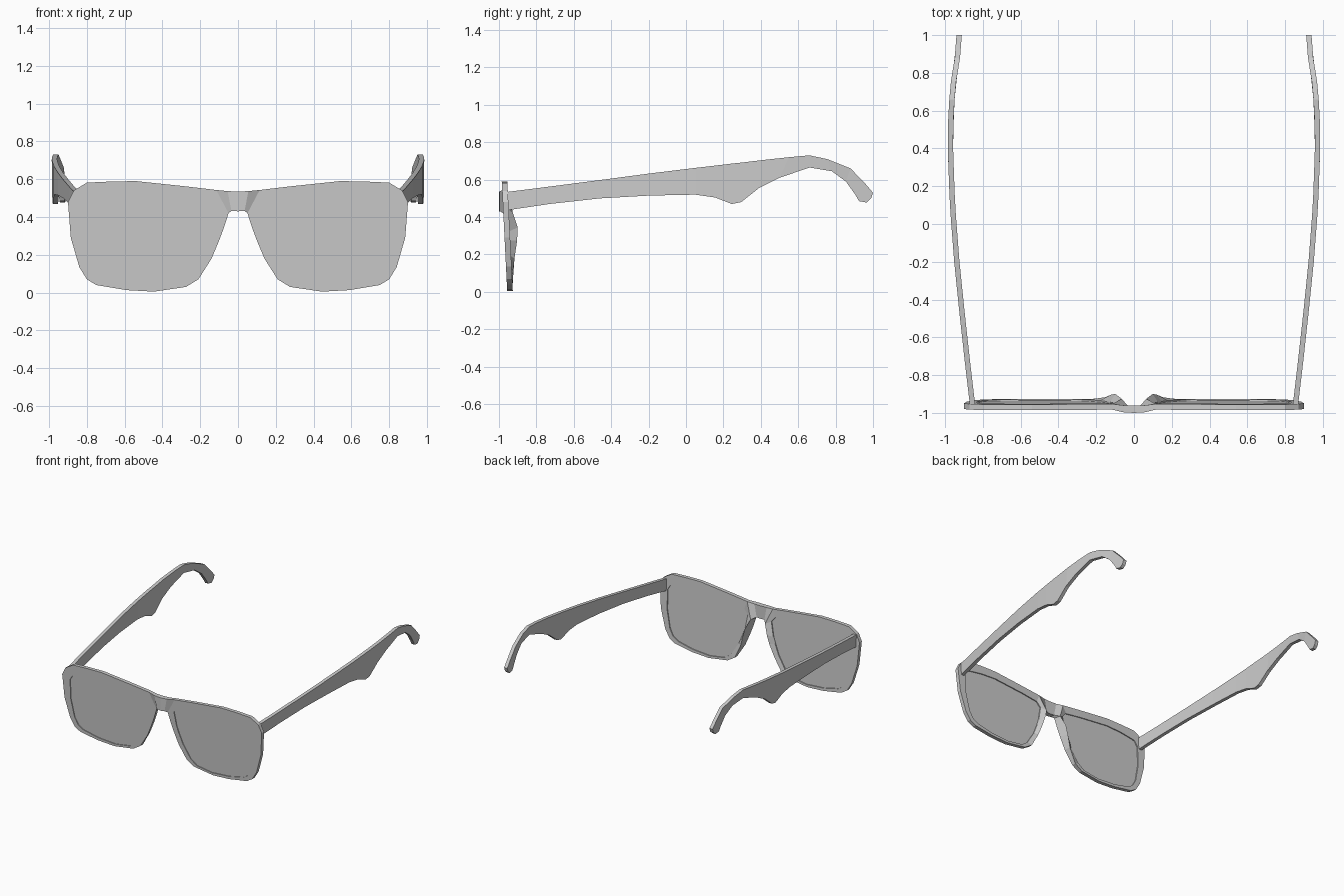
import bpy, bmesh
from collections import Counter

if "Cube" in bpy.data.objects:
    bpy.data.objects.remove(bpy.data.objects["Cube"])


def slab(name, front, back, faces):
    """Solid from matching front/back points, mirrored across x = 0."""
    bm = bmesh.new()
    f = [bm.verts.new(p) for p in front]
    b = [bm.verts.new(p) for p in back]
    edges = [(q[i], q[(i + 1) % len(q)]) for q in faces for i in range(len(q))]
    count = Counter(frozenset(e) for e in edges)
    for q in faces:
        bm.faces.new([f[i] for i in q])
        bm.faces.new([b[i] for i in reversed(q)])
    for i, j in edges:
        on_centre = abs(front[i][0]) < 1e-6 and abs(front[j][0]) < 1e-6
        if count[frozenset((i, j))] == 1 and not on_centre:
            bm.faces.new([f[j], f[i], b[i], b[j]])
    bmesh.ops.recalc_face_normals(bm, faces=bm.faces)
    me = bpy.data.meshes.new(name)
    bm.to_mesh(me)
    bm.free()
    ob = bpy.data.objects.new(name, me)
    bpy.context.collection.objects.link(ob)
    mod = ob.modifiers.new("mirror", "MIRROR")
    mod.use_axis = (True, False, False)
    return ob


def front_y(z):
    return -0.985 + (0.585 - z) * 0.05


# Rim outlines (x, z), matched point for point
outer = [(.115, .543), (.275, .562), (.54, .59), (.67, .588), (.80, .582), (.87, .54),
         (.90, .48), (.885, .29), (.84, .135), (.80, .07), (.75, .04), (.59, .013),
         (.445, .005), (.275, .03), (.21, .07), (.14, .18), (.10, .275), (.074, .345), (.05, .42)]
inner = [(.14, .48), (.275, .50), (.54, .527), (.67, .52), (.775, .503), (.805, .495),
         (.83, .453), (.83, .295), (.80, .15), (.77, .095), (.725, .065), (.59, .035),
         (.435, .024), (.30, .045), (.245, .087), (.18, .19), (.145, .275), (.127, .325), (.106, .44)]
n = len(outer)

# Front frame: rim ring, bridge, and nose pads bulging backwards
bridge = [(.055, .537), (.035, .433), (0, .535), (0, .43)]
pts = outer + inner + bridge
front = [(x, front_y(z), z) for x, z in pts]
back = [(x, front_y(z) + .03, z) for x, z in pts]
for i in range(2 * n, 2 * n + 4):
    x, z = pts[i]
    front[i] = (x, -1.0 if x == 0 else -.997, z)
    back[i] = (x, -.96, z)
for i, (dx, y) in {14: (0, -.925), 15: (.012, -.917), 16: (.02, -.903),
                   17: (.025, -.90), 18: (.015, -.925)}.items():
    back[i] = (pts[i][0] + dx, y, pts[i][1])
faces = [(i, (i + 1) % n, n + (i + 1) % n, n + i) for i in range(n - 1)]
faces += [(n - 1, 0, n, 2 * n - 1),
          (2 * n, 0, n - 1, 2 * n + 1),
          (2 * n + 2, 2 * n, 2 * n + 1, 2 * n + 3)]
slab("front_frame", front, back, faces)

# Lenses, slightly recessed
slab("lenses", [(x, front_y(z) + .006, z) for x, z in inner],
     [(x, front_y(z) + .022, z) for x, z in inner], [tuple(range(n))])

# Temple arms: stations of (top y, top z, bottom y, bottom z)
arm = [(-.96, .534, -.96, .436), (-.73, .563, -.73, .47), (-.46, .598, -.46, .50),
       (-.195, .633, -.195, .515), (.05, .663, .05, .52), (.155, .675, .155, .505),
       (.245, .686, .245, .47), (.295, .691, .295, .48), (.41, .705, .39, .555),
       (.55, .72, .50, .61), (.66, .73, .66, .665), (.755, .71, .78, .645),
       (.88, .66, .855, .59), (.96, .577, .905, .52), (1.0, .53, .925, .485),
       (.99, .50, .965, .478)]
bend = [(-1, .85), (-.6, .897), (-.2, .938), (.1, .961), (.4, .972), (.6, .969),
        (.75, .956), (.88, .935), (1.01, .925)]


def arm_x(y):
    for (y0, x0), (y1, x1) in zip(bend, bend[1:]):
        if y <= y1:
            return x0 + (x1 - x0) * (y - y0) / (y1 - y0)
    return bend[-1][1]


side = [p for a in arm for p in (a[:2], a[2:])]
slab("temple_arms", [(arm_x(y) + .014, y, z) for y, z in side],
     [(arm_x(y) - .014, y, z) for y, z in side],
     [(2 * i, 2 * i + 1, 2 * i + 3, 2 * i + 2) for i in range(len(arm) - 1)])
